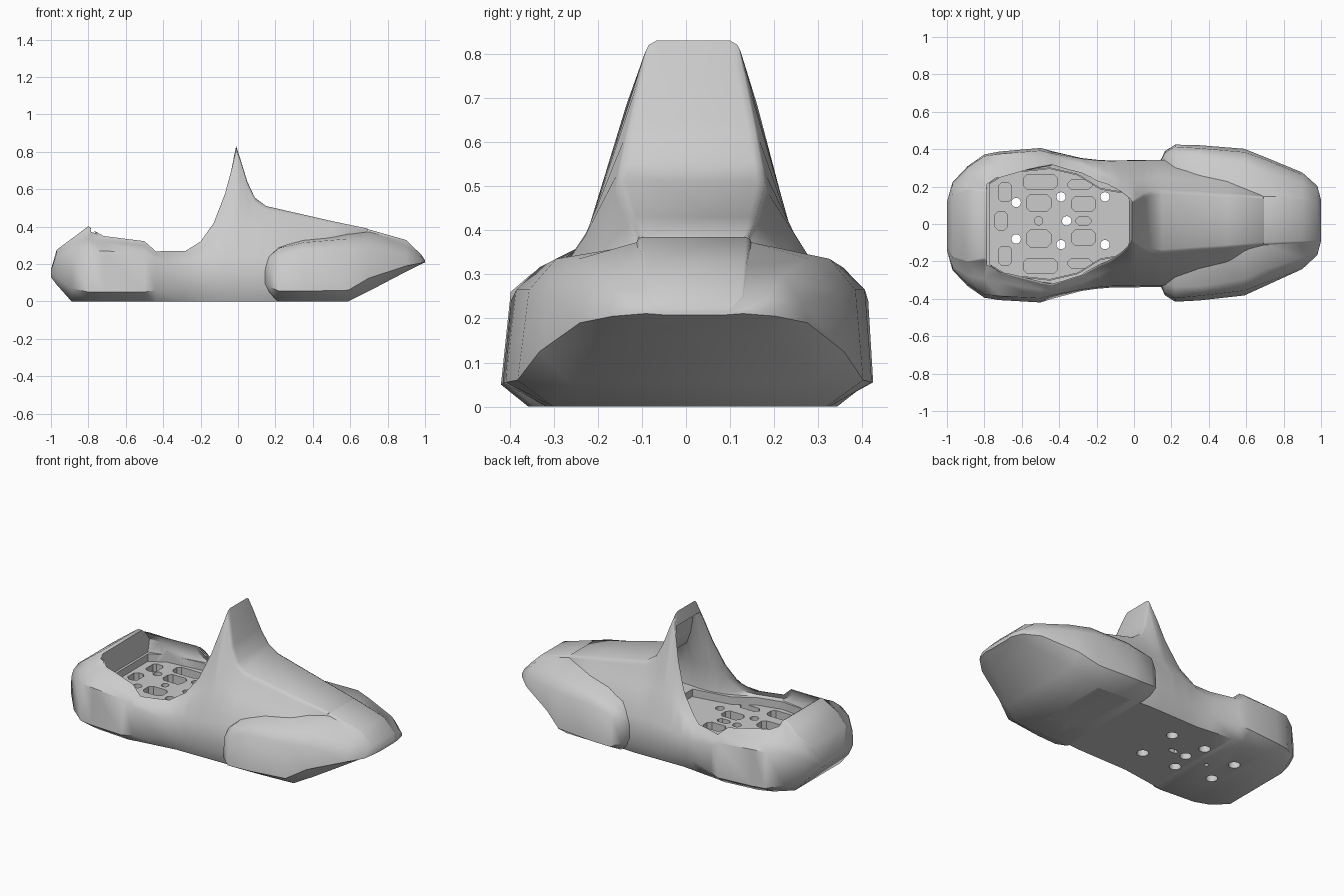
import bpy, bmesh, math

cube = bpy.data.objects.get("Cube")
if cube:
    bpy.data.objects.remove(cube, do_unlink=True)

grey = bpy.data.materials.new("plain_grey")
grey.use_nodes = True
grey.diffuse_color = (0.6, 0.6, 0.6, 1)
grey.node_tree.nodes["Principled BSDF"].inputs["Base Color"].default_value = (0.6, 0.6, 0.6, 1)


def make_object(name, bm):
    bmesh.ops.recalc_face_normals(bm, faces=bm.faces[:])
    mesh = bpy.data.meshes.new(name)
    bm.to_mesh(mesh)
    bm.free()
    mesh.materials.append(grey)
    obj = bpy.data.objects.new(name, mesh)
    bpy.context.collection.objects.link(obj)
    return obj


def loft(name, sections):
    """Skin mirrored half sections (x, [(y, z), ...]) with a slight lean."""
    bm = bmesh.new()
    loops = []
    for x, half in sections:
        ring = half + [(-y, z) for y, z in reversed(half)]
        loops.append([bm.verts.new((x, y + 0.015 * x + 0.02 * z, z)) for y, z in ring])
    for a, b in zip(loops, loops[1:]):
        for i in range(len(a)):
            j = (i + 1) % len(a)
            bm.faces.new((a[i], a[j], b[j], b[i]))
    bm.faces.new(loops[0])
    bm.faces.new(loops[-1])
    return make_object(name, bm)


def prisms(name, outlines, low, high):
    """Upright prisms from flat outlines."""
    bm = bmesh.new()
    for outline in outlines:
        bottom = [bm.verts.new((x, y, low)) for x, y in outline]
        top = [bm.verts.new((x, y, high)) for x, y in outline]
        bm.faces.new(bottom)
        bm.faces.new(top)
        for i in range(len(bottom)):
            j = (i + 1) % len(bottom)
            bm.faces.new((bottom[i], bottom[j], top[j], top[i]))
    return make_object(name, bm)


def disc(x, y, radius, count=24):
    turn = math.tau / count
    return [(x + radius * math.cos(i * turn), y + radius * math.sin(i * turn))
            for i in range(count)]


def chamfered(x, y, w, h, c=0.02):
    quarter = [(w, h - c), (w - c, h)]
    half = quarter + [(-a, b) for a, b in reversed(quarter)]
    return [(x + a, y + b) for a, b in half + [(-a, -b) for a, b in half]]


def mirrored(half):
    return half + [(x, -y) for x, y in reversed(half)]


def cut(obj, cutter):
    mod = obj.modifiers.new("cut", 'BOOLEAN')
    mod.operation = 'DIFFERENCE'
    mod.solver = 'EXACT'
    mod.object = cutter
    bpy.context.view_layer.objects.active = obj
    bpy.ops.object.modifier_apply(modifier=mod.name)


def hull_section(row):
    x, keel, yb, y1, z1, y2, z2, y3, z3, y4, z4 = row
    c = min(0.025, (z4 - z3) * 0.25)
    return x, [(yb, keel), (y1, z1), (y2, z2), (y3, z3),
               (y4, z4 - c), (y4 - 0.3 * c, z4 - 0.4 * c), (y4 - c, z4)]


def cavity_section(row):
    """Inset of the hull: open above the rim, closed below the cowl."""
    x, y3, z3, y4, z4 = row[0], *row[7:]
    top = z4 + 0.02 if x < -0.02 else z4 - 0.035
    return x, [(y3 - 0.045, LEDGE), (y3 - 0.03, max(z3 - 0.02, LEDGE + 0.005)),
               (y4 - 0.02, top)]


def row_at(rows, x):
    for a, b in zip(rows, rows[1:]):
        if a[0] <= x <= b[0]:
            t = (x - a[0]) / (b[0] - a[0])
            return tuple(p + (q - p) * t for p, q in zip(a, b))


# Heights inside the cockpit
LEDGE = 0.235
PLATE_TOP = 0.19
TUB_FLOOR = 0.08

# Hull columns: x, keel height, floor half width, then (half width, height)
# of the lower chine, upper chine, shoulder and rim
tail = [
    (-1.0, .13, .11, .13, .14, .13, .16, .12, .165, .1, .17),
    (-.97, .09, .19, .235, .13, .23, .22, .21, .255, .17, .275),
    (-.89, 0, .22, .32, .07, .31, .26, .27, .3, .2, .335),
    (-.8, 0, .3, .383, .05, .37, .27, .29, .335, .19, .402),
    (-.72, 0, .33, .397, .05, .38, .27, .31, .32, .26, .35),
    (-.5, 0, .35, .413, .05, .395, .26, .35, .3, .32, .322),
    (-.44, 0, .34, .395, .06, .38, .22, .36, .25, .33, .268),
    (-.28, 0, .32, .355, .07, .35, .19, .32, .25, .28, .27),
    (-.2, 0, .31, .345, .07, .34, .2, .28, .28, .24, .32),
]
cowl = [
    (-.13, 0, .31, .34, .07, .335, .22, .25, .35, .215, .42),
    (-.07, 0, .31, .34, .07, .335, .23, .235, .38, .178, .58),
    (-.035, 0, .31, .34, .07, .335, .235, .23, .39, .148, .71),
    (-.01, 0, .31, .34, .07, .335, .24, .23, .4, .108, .83),
    (.01, 0, .31, .34, .07, .335, .24, .23, .4, .122, .77),
    (.05, 0, .31, .34, .07, .335, .24, .23, .4, .15, .64),
    (.09, 0, .31, .34, .07, .335, .24, .235, .395, .167, .555),
    (.15, 0, .31, .34, .07, .335, .24, .24, .385, .174, .51),
    (.5, 0, .28, .31, .07, .3, .22, .21, .35, .148, .43),
    (.69, .08, .2, .24, .12, .22, .2, .15, .33, .13, .39),
    (.72, .1, .18, .2, .13, .18, .2, .13, .28, .1, .35),
]
nose = [
    (.14, .06, .25, .33, .1, .325, .17, .28, .21, .2, .225),
    (.165, .03, .29, .385, .08, .375, .2, .33, .24, .2, .255),
    (.22, 0, .32, .42, .055, .405, .24, .345, .285, .15, .305),
    (.35, 0, .32, .415, .055, .395, .265, .345, .315, .13, .35),
    (.59, 0, .31, .392, .06, .37, .265, .31, .335, .13, .376),
    (.7, .055, .275, .345, .125, .33, .26, .26, .335, .13, .385),
    (.9, .16, .17, .258, .19, .245, .235, .2, .295, .12, .328),
    (.98, .2, .1, .185, .205, .18, .222, .16, .24, .11, .25),
    (1.0, .208, .07, .11, .211, .11, .214, .1, .217, .08, .22),
]
rows = tail + cowl

# Outer shells
main_hull = loft("main_hull", [hull_section(r) for r in rows])
nose_pod = loft("nose_pod", [hull_section(r) for r in nose])

# Cockpit hollow and the deeper tub in its floor
inside = [row_at(rows, -.785)] + [r for r in rows if -.78 < r[0] < .2] + [row_at(rows, .3)]
cavity = loft("cavity_cutter", [cavity_section(r) for r in inside])
tub_half = [(-.77, .22), (-.68, .275), (-.45, .3), (-.3, .265), (-.18, .19), (.06, .15)]
tub = prisms("tub_cutter", [mirrored(tub_half)], TUB_FLOOR, .26)

# Fixing holes through the floor, wider underneath
spots = [(x, y) for x in (-.39, -.155) for y in (.145, -.11)]
spots += [(-.63, .115), (-.63, -.08), (-.36, .017)]
holes = prisms("hole_cutter", [disc(x, y, .025) for x, y in spots], -.1, .3)
sinks = prisms("sink_cutter", [disc(x, y, .033) for x, y in spots]
               + [disc(-.51, .017, .012), chamfered(-.27, .017, .03, .014, .01)], -.1, .04)

# Pockets between the rails that join the fixing points
pocket_shapes = [disc(-.51, .017, .022), chamfered(-.27, .017, .04, .022, .015),
                 chamfered(-.71, .017, .035, .05)]
for side in (1, -1):
    pocket_shapes += [chamfered(-.51, .017 + side * .095, .065, .045),
                      chamfered(-.27, .017 + side * .09, .065, .04),
                      chamfered(-.5, side * .225, .09, .04),
                      chamfered(-.29, side * .21, .065, .025),
                      chamfered(-.69, side * .17, .035, .05, .015)]
pockets = prisms("pocket_cutter", pocket_shapes, PLATE_TOP - .07, .3)

# Plate standing in the tub
plate_half = [(x, y - .003) for x, y in tub_half]
mounting_plate = prisms("mounting_plate", [mirrored(plate_half)], TUB_FLOOR - .005, PLATE_TOP)

for cutter in (cavity, tub, holes, sinks):
    cut(main_hull, cutter)
cut(nose_pod, cavity)
cut(mounting_plate, pockets)
cut(mounting_plate, holes)
for cutter in (cavity, tub, holes, sinks, pockets):
    bpy.data.objects.remove(cutter, do_unlink=True)

# Soft shading over the panels with crisp rims
for obj in (main_hull, nose_pod, mounting_plate):
    bpy.ops.object.select_all(action='DESELECT')
    obj.select_set(True)
    bpy.context.view_layer.objects.active = obj
    bpy.ops.object.shade_smooth_by_angle(angle=math.radians(44))
